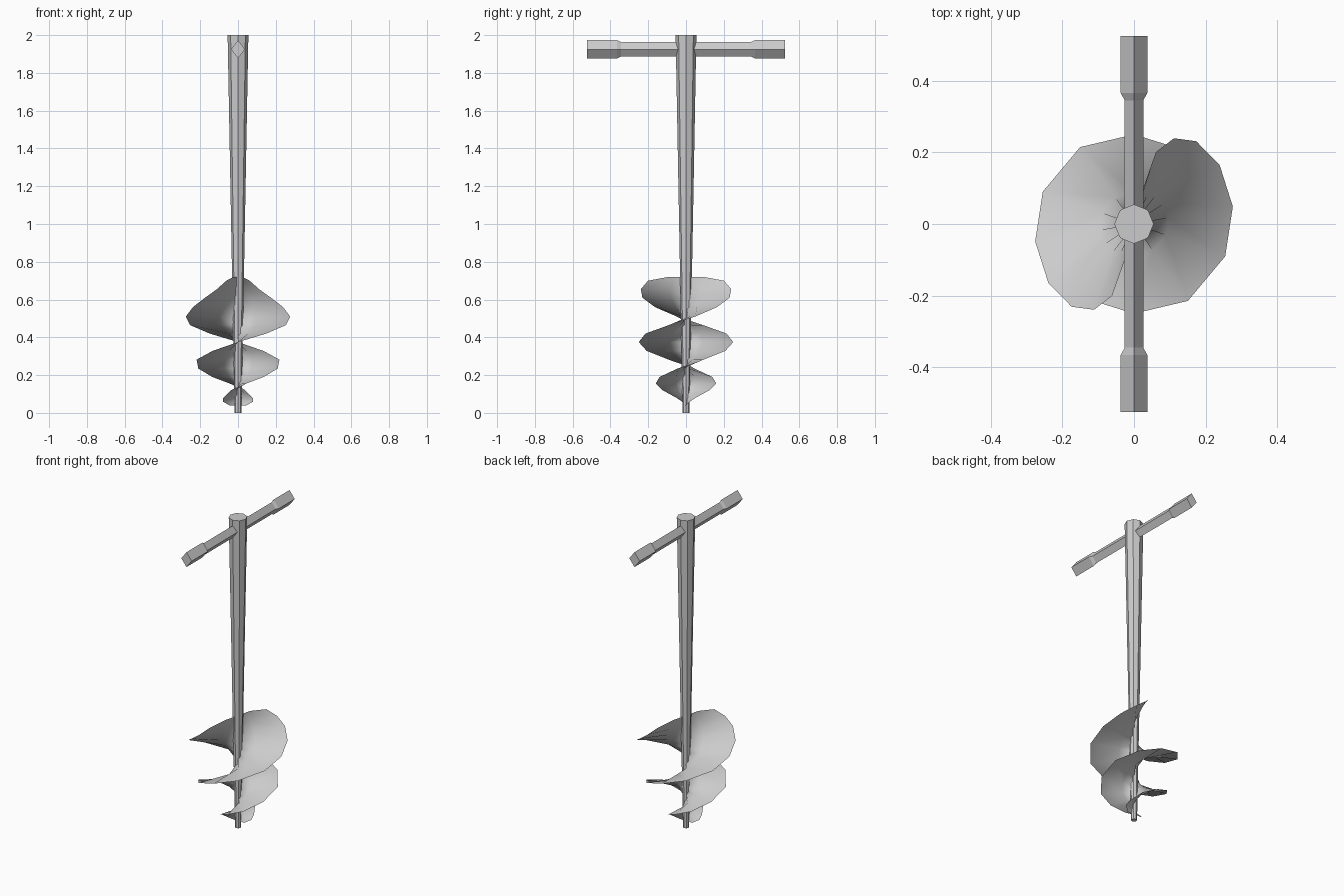
import bpy, bmesh
from math import sin, cos, pi, radians

if "Cube" in bpy.data.objects:
    bpy.data.objects.remove(bpy.data.objects["Cube"])


def make_object(name, rows, closed, smooth=None):
    """Skin consecutive rows of points; closed rows also get end caps."""
    bm = bmesh.new()
    vs = [[bm.verts.new(p) for p in row] for row in rows]
    n = len(rows[0])
    for a, b in zip(vs, vs[1:]):
        for i in range(n if closed else n - 1):
            j = (i + 1) % n
            bm.faces.new((a[i], a[j], b[j], b[i]))
    if closed:
        bm.faces.new(vs[0])
        bm.faces.new(vs[-1])
    bmesh.ops.recalc_face_normals(bm, faces=bm.faces)
    mesh = bpy.data.meshes.new(name)
    bm.to_mesh(mesh)
    bm.free()
    ob = bpy.data.objects.new(name, mesh)
    bpy.context.collection.objects.link(ob)
    if smooth:
        bpy.context.view_layer.objects.active = ob
        ob.select_set(True)
        bpy.ops.object.shade_smooth_by_angle(angle=radians(smooth))
        ob.select_set(False)
    return ob


# tapered eight-sided shaft
make_object("shaft", [[(r * cos(i * pi / 4), r * sin(i * pi / 4), z) for i in range(8)]
                      for z, r in ((0, 0.018), (2, 0.055))], True)

# diamond-section cross handle with thicker grips (y, half width, half height)
half = [(0.345, 0.026, 0.039), (0.365, 0.037, 0.048), (0.525, 0.037, 0.048)]
profile = [(-y, w, h) for y, w, h in reversed(half)] + half
make_object("handle", [[(w, y, 1.925), (0, y, 1.925 + h), (-w, y, 1.925), (0, y, 1.925 - h)]
                       for y, w, h in profile], True)

# twisted blade spanning the shaft: height, angle, radius
stations = [(0.72, 76, 0.095), (0.70, 73, 0.21), (0.655, 65, 0.264), (0.61, 53, 0.289),
            (0.56, 34.5, 0.29), (0.51, 10, 0.28), (0.465, -19.5, 0.27), (0.42, -55, 0.262),
            (0.375, -90, 0.25), (0.328, -123, 0.248), (0.282, -157, 0.238),
            (0.235, -192, 0.215), (0.19, -226, 0.195), (0.155, -255, 0.166),
            (0.12, -287, 0.13), (0.08, -327, 0.093), (0.06, -345, 0.083), (0.04, -362, 0.045)]
make_object("auger_blade", [[(f * r * cos(radians(a)), f * r * sin(radians(a)), z)
                             for f in (-1, -0.35, 0, 0.35, 1)]
                            for z, a, r in stations], False, 60)
